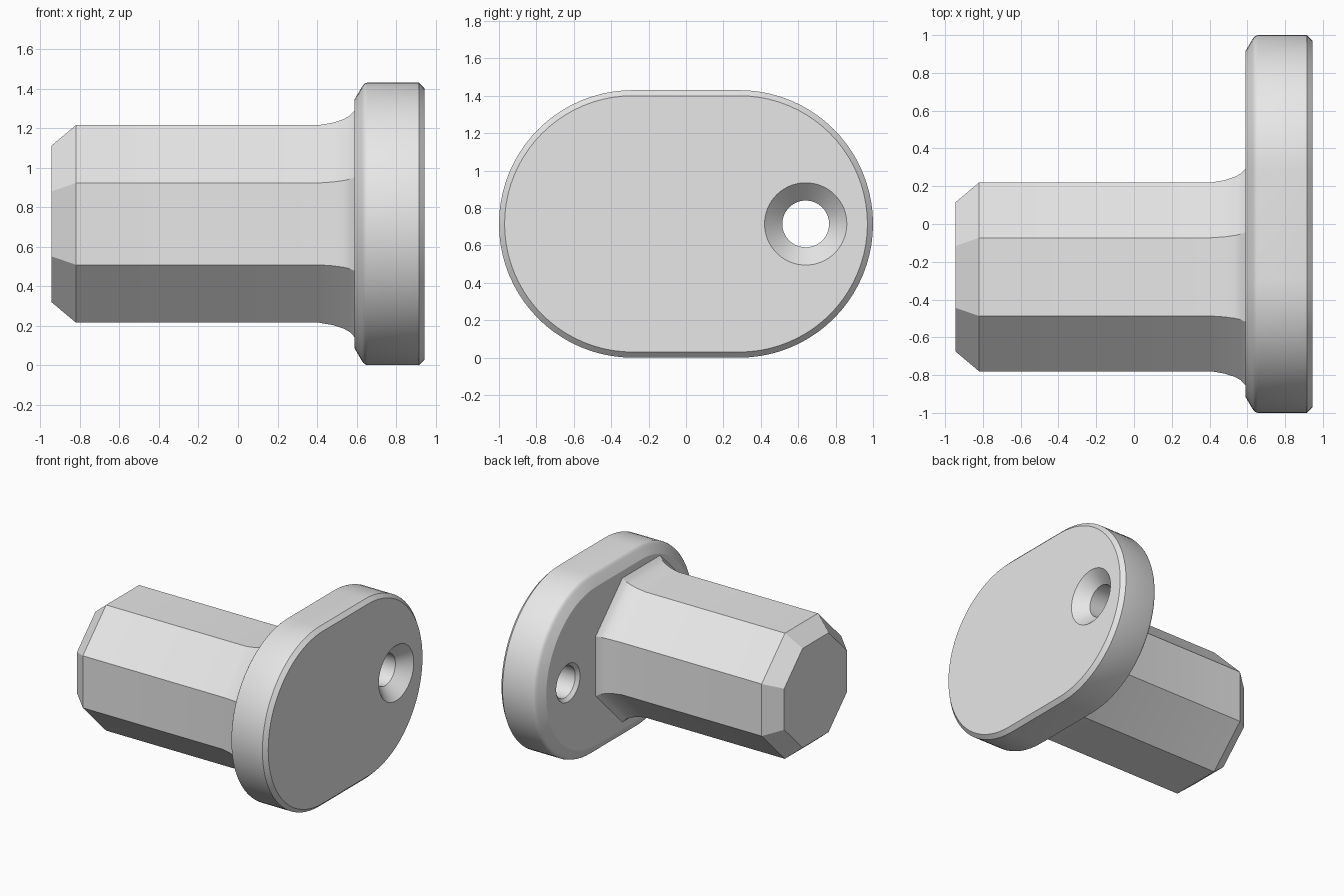
import bpy, bmesh, math

cube = bpy.data.objects.get("Cube")
if cube:
    bpy.data.objects.remove(cube, do_unlink=True)

GREY = (0.8, 0.8, 0.8, 1.0)
mat = bpy.data.materials.new("plain_grey")
mat.use_nodes = True
mat.diffuse_color = GREY
mat.node_tree.nodes["Principled BSDF"].inputs["Base Color"].default_value = GREY

MID_Z = 0.715


def octagon(apothem, y):
    """Flat-topped octagon outline in the YZ plane."""
    r = apothem / math.cos(math.pi / 8)
    angles = [math.pi / 8 + i * math.pi / 4 for i in range(8)]
    return [(y + r * math.cos(a), MID_Z + r * math.sin(a)) for a in angles]


def circle(radius, y, sides=64):
    angles = [2 * math.pi * i / sides for i in range(sides)]
    return [(y + radius * math.cos(a), MID_Z + radius * math.sin(a)) for a in angles]


def stadium(radius, half_flat, steps=40):
    """Two half circles joined by straight sides."""
    points = []
    for side, start in ((1, -math.pi / 2), (-1, math.pi / 2)):
        for i in range(steps + 1):
            a = start + math.pi * i / steps
            points.append((side * half_flat + radius * math.cos(a),
                           MID_Z + radius * math.sin(a)))
    return points


def loft(name, profile, outline):
    """Skin outlines placed along x; profile holds (x, size) pairs."""
    bm = bmesh.new()
    rings = [[bm.verts.new((x, y, z)) for y, z in outline(size)] for x, size in profile]
    count = len(rings[0])
    for a, b in zip(rings, rings[1:]):
        for i in range(count):
            j = (i + 1) % count
            bm.faces.new((a[i], a[j], b[j], b[i]))
    bm.faces.new(rings[0])
    bm.faces.new(rings[-1])
    bmesh.ops.recalc_face_normals(bm, faces=bm.faces)
    mesh = bpy.data.meshes.new(name)
    bm.to_mesh(mesh)
    bm.free()
    mesh.materials.append(mat)
    obj = bpy.data.objects.new(name, mesh)
    bpy.context.collection.objects.link(obj)
    return obj


def activate(obj):
    bpy.ops.object.select_all(action='DESELECT')
    obj.select_set(True)
    bpy.context.view_layer.objects.active = obj


# Octagonal shaft with chamfered tip and flared root
shaft = loft("shaft",
             [(-0.945, 0.395), (-0.82, 0.5), (0.41, 0.5), (0.48, 0.512),
              (0.535, 0.53), (0.565, 0.547), (0.59, 0.573), (0.61, 0.573)],
             lambda s: octagon(s, -0.28))

# Rounded end plate with bevelled rims
plate = loft("end_plate",
             [(0.59, 0.63), (0.625, 0.69), (0.634, 0.703), (0.643, 0.711),
              (0.655, 0.715), (0.915, 0.715), (0.945, 0.685)],
             lambda s: stadium(s, 0.285))

# Countersunk screw hole
cutter = loft("hole_cutter",
              [(0.57, 0.17), (0.615, 0.125), (0.85, 0.125), (0.965, 0.24)],
              lambda s: circle(s, 0.64))
cut = plate.modifiers.new("screw_hole", 'BOOLEAN')
cut.operation = 'DIFFERENCE'
cut.solver = 'EXACT'
cut.object = cutter
activate(plate)
bpy.ops.object.modifier_apply(modifier=cut.name)
bpy.data.objects.remove(cutter, do_unlink=True)

for part in (shaft, plate):
    activate(part)
    bpy.ops.object.shade_smooth_by_angle(angle=math.radians(30))
